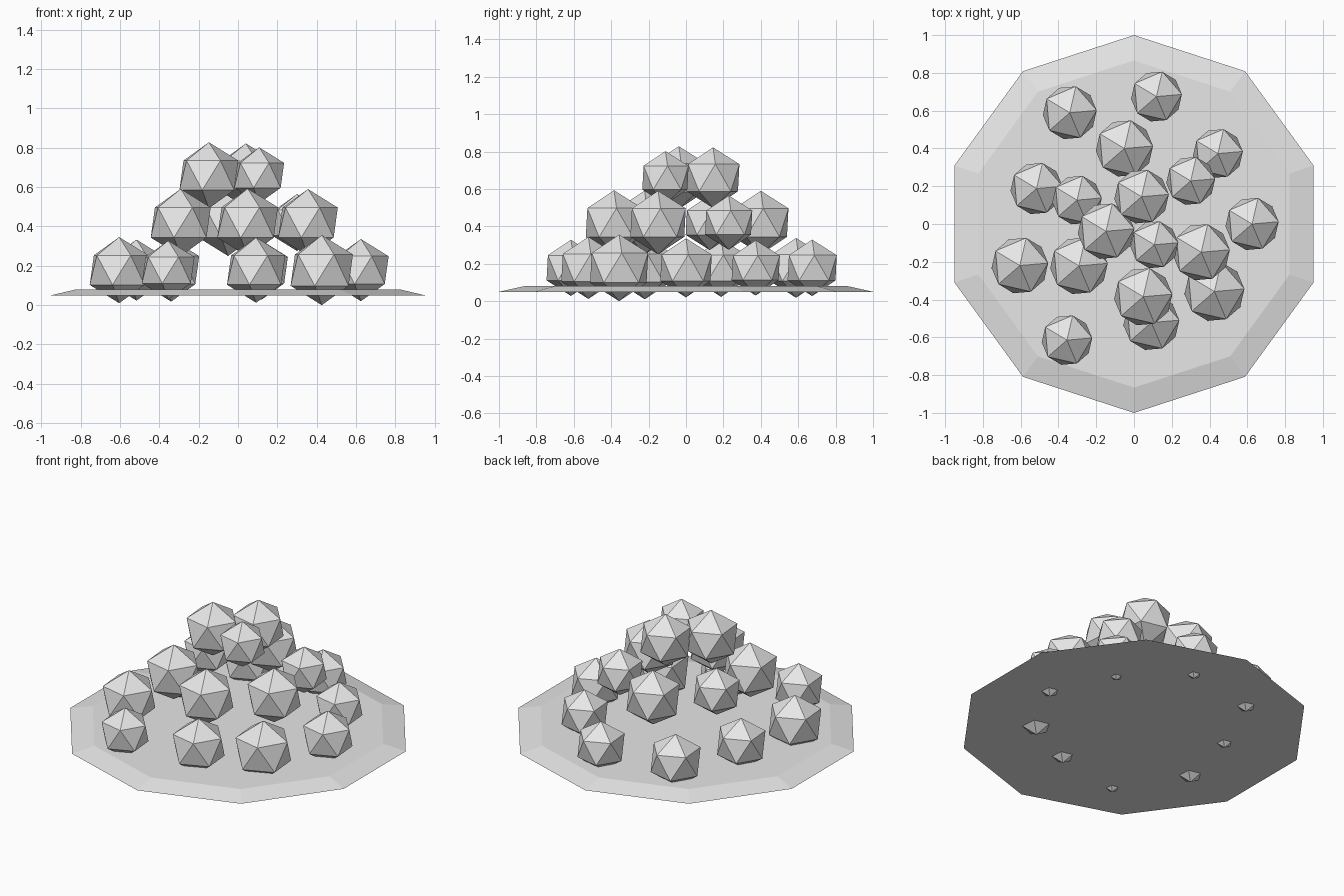
import bpy
from math import cos, sin, radians

cube = bpy.data.objects.get("Cube")
if cube:
    bpy.data.objects.remove(cube, do_unlink=True)

# One plain grey for everything
grey = bpy.data.materials.new("light_grey")
grey.use_nodes = True
colour = (0.8, 0.8, 0.8, 1)
grey.diffuse_color = colour
grey.node_tree.nodes["Principled BSDF"].inputs["Base Color"].default_value = colour


def finish(name):
    ob = bpy.context.object
    ob.name = name
    ob.data.materials.append(grey)
    bpy.ops.object.shade_flat()
    return ob


# Ten-sided plate with a sloping rim, one corner pointing back
bpy.ops.mesh.primitive_cone_add(vertices=10, radius1=1.0, radius2=0.866,
                                depth=0.03, location=(0, 0, 0.065))
finish("plate")

# Tiers of faceted balls: name, centre height, start angle, (distance, radius)
tiers = [
    ("lower_ball", 0.178, 0, [
        (0.625, 0.158), (0.58, 0.148), (0.685, 0.151), (0.68, 0.16),
        (0.549, 0.155), (0.643, 0.168), (0.71, 0.15), (0.53, 0.166),
        (0.556, 0.178)]),
    ("middle_ball", 0.42, 37.24, [
        (0.377, 0.145), (0.403, 0.17), (0.327, 0.147),
        (0.366, 0.171), (0.388, 0.173), (0.386, 0.17)]),
    ("top_ball", 0.66, 74.48, [
        (0.15, 0.162), (0.153, 0.168), (0.154, 0.142)]),
]
for name, height, start, balls in tiers:
    for i, (dist, size) in enumerate(balls):
        a = radians(start + 360 * i / len(balls))
        bpy.ops.mesh.primitive_ico_sphere_add(
            subdivisions=1, radius=size,
            location=(dist * cos(a), dist * sin(a), height),
            rotation=(0, 0, radians(5)))
        finish(f"{name}_{i + 1}")
